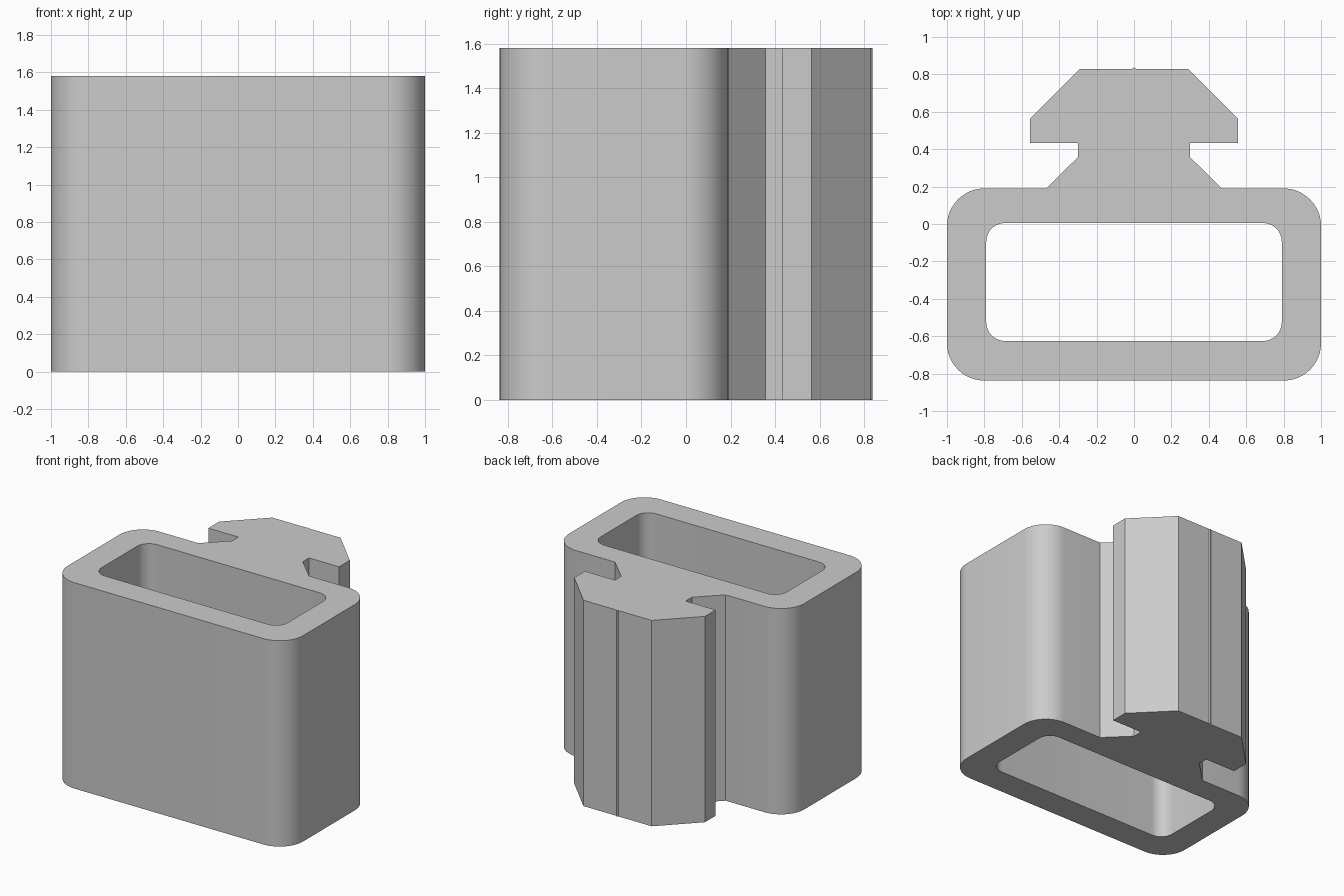
import bpy, bmesh, math

HEIGHT = 1.58

cube = bpy.data.objects.get("Cube")
if cube:
    bpy.data.objects.remove(cube)

grey = bpy.data.materials.new("light_grey")
grey.use_nodes = True
colour = (0.6, 0.6, 0.6, 1)
grey.diffuse_color = colour
grey.node_tree.nodes["Principled BSDF"].inputs["Base Color"].default_value = colour


def arc(cx, cy, radius, start, steps=12):
    """Quarter circle, anticlockwise from the start angle in degrees."""
    angles = [math.radians(start + 90 * i / steps) for i in range(steps + 1)]
    return [(cx + radius * math.cos(a), cy + radius * math.sin(a)) for a in angles]


def mirrored(half):
    """Close a right-hand half outline with its mirror image."""
    return half + [(-x, y) for x, y in reversed(half) if x > 1e-6]


# Outer outline: rounded sleeve, flared neck, slotted head, small centre ridge
outer = mirrored(
    arc(0.80, -0.637, 0.2, -90) + arc(0.80, -0.01, 0.2, 0)
    + [(0.47, 0.19), (0.30, 0.357), (0.30, 0.433), (0.555, 0.433),
       (0.555, 0.563), (0.29, 0.83), (0.01, 0.83), (0, 0.838)])

# Opening through the sleeve
inner = mirrored(arc(0.69, -0.525, 0.1, -90) + arc(0.69, -0.095, 0.1, 0))

# Fill the ring-shaped section and extrude it upward
bm = bmesh.new()
edges = []
for outline in (outer, inner):
    verts = [bm.verts.new((x, y, 0)) for x, y in outline]
    edges += [bm.edges.new((v, verts[i - 1])) for i, v in enumerate(verts)]
bmesh.ops.triangle_fill(bm, edges=edges, use_beauty=True, use_dissolve=False)
result = bmesh.ops.extrude_face_region(bm, geom=bm.faces[:], use_keep_orig=True)
top = [g for g in result["geom"] if isinstance(g, bmesh.types.BMVert)]
bmesh.ops.translate(bm, verts=top, vec=(0, 0, HEIGHT))
bmesh.ops.recalc_face_normals(bm, faces=bm.faces[:])

mesh = bpy.data.meshes.new("sleeve_with_slotted_rail")
bm.to_mesh(mesh)
bm.free()
mesh.materials.append(grey)
body = bpy.data.objects.new("sleeve_with_slotted_rail", mesh)
bpy.context.collection.objects.link(body)

# Smooth rounded corners, crisp chamfers
bpy.ops.object.select_all(action='DESELECT')
body.select_set(True)
bpy.context.view_layer.objects.active = body
bpy.ops.object.shade_smooth_by_angle(angle=math.radians(30))
